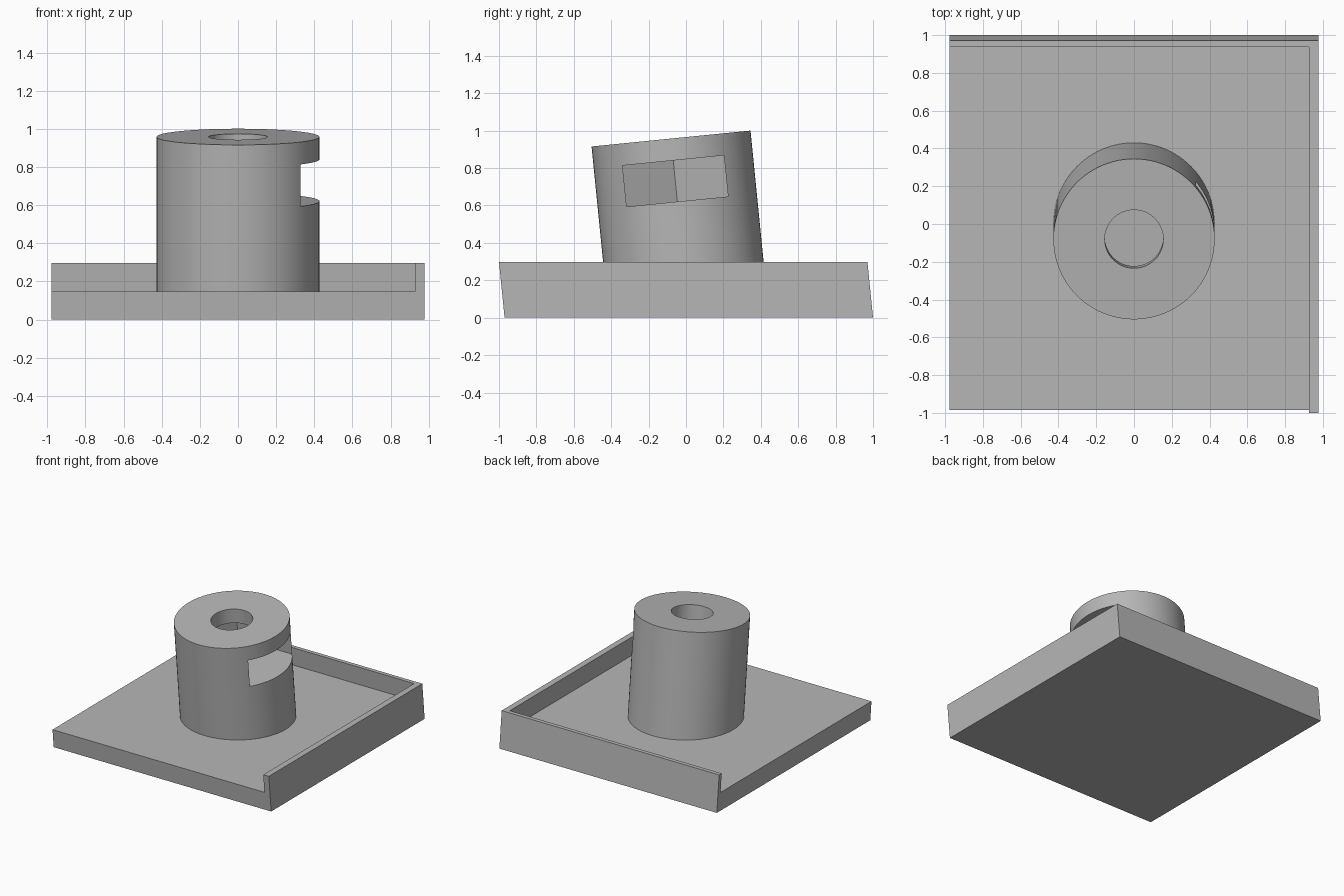
import bpy, bmesh, math
from mathutils import Matrix, Vector

if "Cube" in bpy.data.objects:
    bpy.data.objects.remove(bpy.data.objects["Cube"], do_unlink=True)

grey = bpy.data.materials.new("plain grey")
grey.use_nodes = True
grey.diffuse_color = (0.47, 0.47, 0.47, 1)
grey.node_tree.nodes["Principled BSDF"].inputs["Base Color"].default_value = grey.diffuse_color

LEAN = 0.1                      # backward shift in y per unit of height
TILT = math.atan(LEAN)


def prism(name, outline, z0, z1, lean=0.0, matrix=Matrix()):
    """Extrude a plan outline from z0 to z1, optionally leaning in y."""
    bm = bmesh.new()
    face = bm.faces.new([bm.verts.new((x, y - lean * z0, z0)) for x, y in outline])
    top = bmesh.ops.extrude_face_region(bm, geom=[face])["geom"]
    bmesh.ops.translate(bm, verts=[v for v in top if isinstance(v, bmesh.types.BMVert)],
                        vec=Vector((0, -lean * (z1 - z0), z1 - z0)))
    bmesh.ops.recalc_face_normals(bm, faces=bm.faces)
    mesh = bpy.data.meshes.new(name)
    bm.to_mesh(mesh)
    bm.free()
    mesh.materials.append(grey)
    obj = bpy.data.objects.new(name, mesh)
    obj.matrix_world = matrix
    bpy.context.collection.objects.link(obj)
    return obj


def rectangle(x0, x1, y0, y1):
    return [(x0, y0), (x1, y0), (x1, y1), (x0, y1)]


def circle(radius, sides=96):
    return [(radius * math.cos(math.tau * i / sides), radius * math.sin(math.tau * i / sides))
            for i in range(sides)]


def carve(target, cutter):
    """Subtract the cutter from the target and discard it."""
    mod = target.modifiers.new("carve", "BOOLEAN")
    mod.operation, mod.solver, mod.object = "DIFFERENCE", "EXACT", cutter
    bpy.context.view_layer.update()
    activate(target)
    bpy.ops.object.modifier_apply(modifier=mod.name)
    bpy.data.objects.remove(cutter, do_unlink=True)


def activate(obj):
    bpy.ops.object.select_all(action="DESELECT")
    obj.select_set(True)
    bpy.context.view_layer.objects.active = obj


# Leaning base block, recessed to leave walls along the back and left edges
base = prism("base_tray", rectangle(-0.977, 0.977, -0.97, 1.0), 0, 0.297, LEAN)
carve(base, prism("recess_cutter", rectangle(-1.3, 0.927, -1.3, 0.967), 0.148, 0.5, LEAN))

# Tilted round post, measured down from the centre of its top face
post_frame = Matrix.Translation((0, -0.08, 0.958)) @ Matrix.Rotation(TILT, 4, "X")
post = prism("post", circle(0.427), -0.9, 0, matrix=post_frame)

# Side slot ending in half a hexagon, opening to the left
flat = 0.2725
corner = flat / math.cos(math.pi / 6)
slot = [(-corner, 0), (-corner / 2, -flat), (0.6, -flat), (0.6, flat), (-corner / 2, flat)]
carve(post, prism("slot_cutter", slot, -0.339, -0.118, matrix=post_frame))

# Round bore from the top into the slot
carve(post, prism("bore_cutter", circle(0.155, 64), -0.2, 0.1, matrix=post_frame))

activate(post)
bpy.ops.object.shade_smooth_by_angle(angle=math.radians(30))
